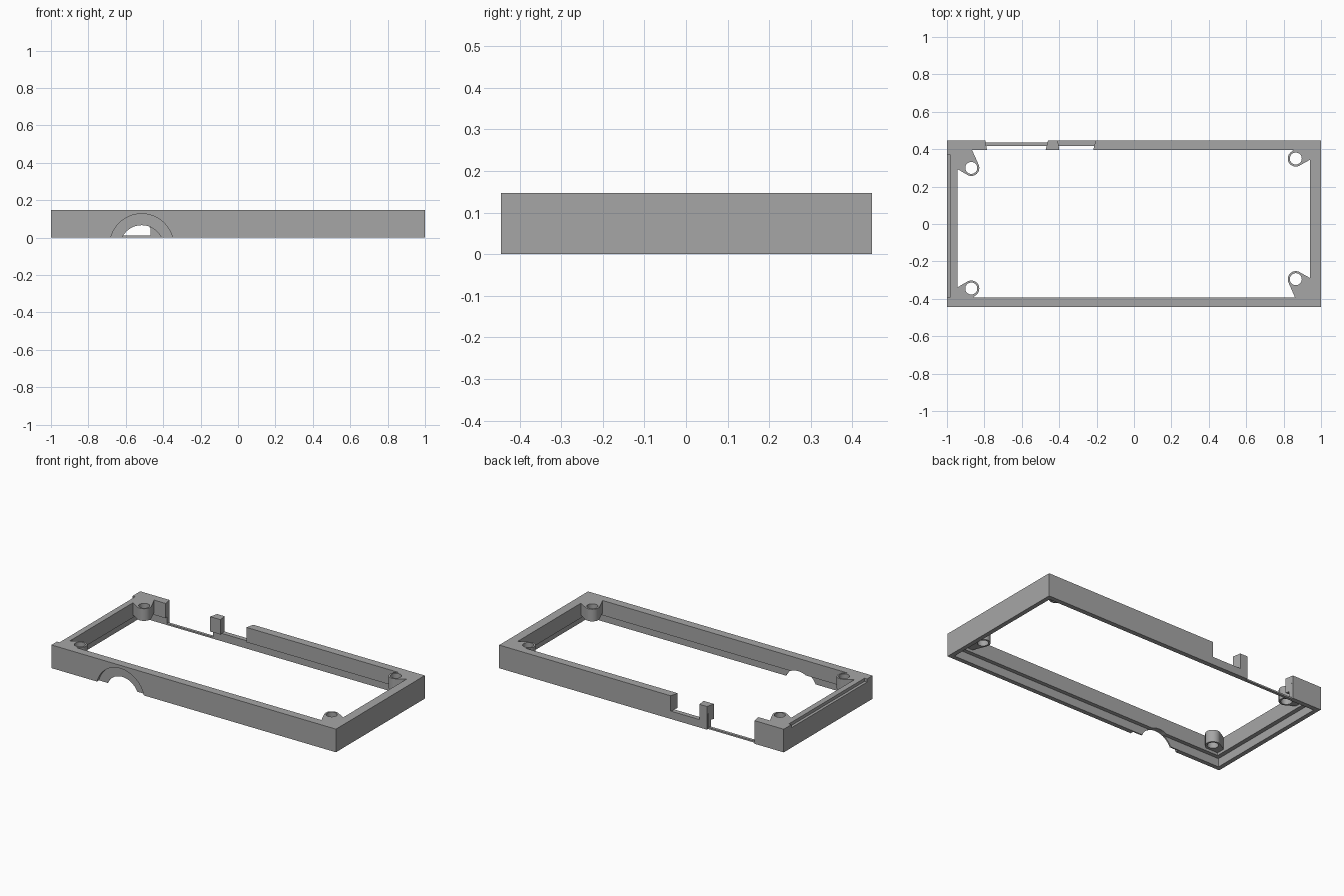
import bpy, bmesh, math
from mathutils import Matrix, Vector

old = bpy.data.objects.get("Cube")
if old:
    bpy.data.objects.remove(old, do_unlink=True)

H = 0.147                    # frame height
LEDGE = 0.053                # top of the inner bottom rebate
WX0, WX1, WY0, WY1 = -0.945, 0.942, -0.392, 0.395   # inner opening

grey = bpy.data.materials.new("plain grey")
grey.use_nodes = True
colour = (0.38, 0.38, 0.38, 1)
grey.diffuse_color = colour
grey.node_tree.nodes["Principled BSDF"].inputs["Base Color"].default_value = colour


def finish(name, bm):
    bmesh.ops.recalc_face_normals(bm, faces=bm.faces)
    mesh = bpy.data.meshes.new(name)
    bm.to_mesh(mesh)
    bm.free()
    mesh.materials.append(grey)
    obj = bpy.data.objects.new(name, mesh)
    bpy.context.collection.objects.link(obj)
    return obj


def prism(name, points, z0, z1):
    """Convex outline raised from z0 to z1."""
    bm = bmesh.new()
    for x, y in points:
        bm.verts.new((x, y, z0))
        bm.verts.new((x, y, z1))
    bmesh.ops.convex_hull(bm, input=bm.verts)
    bmesh.ops.dissolve_limit(bm, angle_limit=0.01, verts=bm.verts, edges=bm.edges)
    return finish(name, bm)


def box(name, x0, x1, y0, y1, z0, z1):
    return prism(name, [(x0, y0), (x1, y0), (x1, y1), (x0, y1)], z0, z1)


def circle(cx, cy, r, n=32):
    return [(cx + r * math.cos(2 * math.pi * i / n),
             cy + r * math.sin(2 * math.pi * i / n)) for i in range(n)]


def front_cylinder(name, cx, cz, r, y0, y1):
    bm = bmesh.new()
    place = Matrix.Translation(Vector((cx, (y0 + y1) / 2, cz))) @ Matrix.Rotation(math.pi / 2, 4, 'X')
    bmesh.ops.create_cone(bm, cap_ends=True, segments=64, radius1=r, radius2=r,
                          depth=y1 - y0, matrix=place)
    return finish(name, bm)


def combine(target, tool, operation='DIFFERENCE'):
    tool.hide_render = True
    bpy.context.view_layer.objects.active = target
    mod = target.modifiers.new("combine", 'BOOLEAN')
    mod.operation, mod.solver, mod.object = operation, 'EXACT', tool
    bpy.ops.object.modifier_apply(modifier=mod.name)
    bpy.data.objects.remove(tool, do_unlink=True)


# Rectangular frame with a rebate around its lower inside edge
frame = box("case_frame", -1, 1, -0.445, 0.447, 0, H)
combine(frame, box("opening", WX0, WX1, WY0, WY1, -0.1, 0.3))
combine(frame, box("rebate", -0.972, 0.972, -0.417, 0.417, -0.1, LEDGE))

# Screw bosses with webs running into the corners
bosses = [(-0.87, 0.30), (-0.87, -0.345), (0.865, 0.35), (0.865, -0.295)]
for cx, cy in bosses:
    wx = WX0 - 0.01 if cx < 0 else WX1 + 0.01
    wy = WY0 - 0.01 if cy < 0 else WY1 + 0.01
    outline = circle(cx, cy, 0.043) + [(wx, cy), (wx, wy), (cx, wy)]
    combine(frame, prism("boss", outline, 0.07, H), 'UNION')
for cx, cy in bosses:
    combine(frame, prism("screw_hole", circle(cx, cy, 0.032), 0, 0.3))

# Two flared port notches in the back wall
for x0, x1, floor in [(-0.795, -0.46, 0.01), (-0.408, -0.205, 0.05)]:
    flare = [(x0, 0.447), (x1, 0.447), (x1 - 0.014, 0.39), (x0 + 0.01, 0.39),
             (x0, 0.5), (x1, 0.5)]
    combine(frame, prism("port_notch", flare, floor, 0.3))
combine(frame, box("port_relief", -0.795, -0.46, 0.435, 0.5, -0.1, 0.1))

# Arched cable opening with a wider recess in the front wall
combine(frame, front_cylinder("arch_recess", -0.515, -0.044, 0.171, -0.5, -0.425))
combine(frame, front_cylinder("arch_hole", -0.515, -0.05, 0.116, -0.5, -0.36))

# Shallow step along the top of one end wall
combine(frame, box("end_step", -1.1, -0.982, -0.39, 0.37, H - 0.02, 0.3))

# Smooth round parts, keep edges crisp
bpy.ops.object.select_all(action='DESELECT')
frame.select_set(True)
bpy.context.view_layer.objects.active = frame
bpy.ops.object.shade_smooth_by_angle(angle=math.radians(30))
